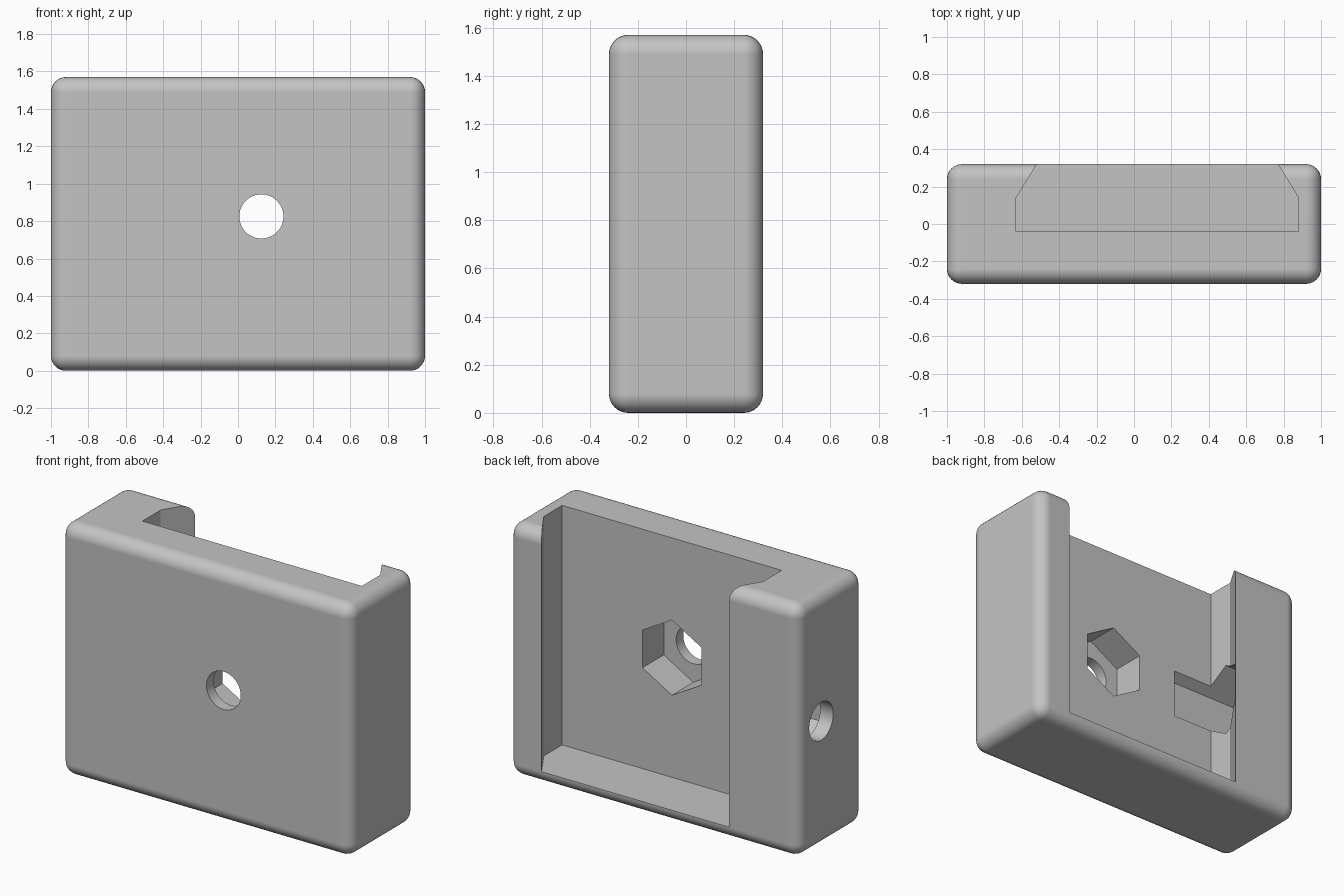
import bpy, bmesh, math
from mathutils import Matrix, Vector

if "Cube" in bpy.data.objects:
    bpy.data.objects.remove(bpy.data.objects["Cube"], do_unlink=True)

W, D, H = 2.0, 0.64, 1.57
FILLET = 0.08

grey = bpy.data.materials.new("plain_grey")
grey.use_nodes = True
colour = (0.55, 0.55, 0.55, 1)
grey.diffuse_color = colour
grey.node_tree.nodes["Principled BSDF"].inputs["Base Color"].default_value = colour


def add_object(name, bm):
    bmesh.ops.recalc_face_normals(bm, faces=bm.faces)
    mesh = bpy.data.meshes.new(name)
    bm.to_mesh(mesh)
    bm.free()
    mesh.materials.append(grey)
    obj = bpy.data.objects.new(name, mesh)
    bpy.context.collection.objects.link(obj)
    return obj


def prism(name, start, end, radius, sides):
    """Regular prism between two points, one corner pointing up in z."""
    start, end = Vector(start), Vector(end)
    axis = (end - start).normalized()
    side = axis.cross(Vector((0, 0, 1)))
    bm = bmesh.new()
    ring = []
    for i in range(sides):
        a = math.tau * i / sides
        p = start + radius * (math.sin(a) * side + math.cos(a) * Vector((0, 0, 1)))
        ring.append(bm.verts.new(p))
    face = bm.faces.new(ring)
    out = bmesh.ops.extrude_face_region(bm, geom=[face])
    moved = [v for v in out["geom"] if isinstance(v, bmesh.types.BMVert)]
    bmesh.ops.translate(bm, verts=moved, vec=end - start)
    return add_object(name, bm)


# Rounded block
bm = bmesh.new()
bmesh.ops.create_cube(bm, size=1, matrix=Matrix.Translation((0, 0, H / 2))
                      @ Matrix.Diagonal((W, D, H, 1)))
bmesh.ops.bevel(bm, geom=bm.edges[:], offset=FILLET, segments=8,
                profile=0.5, affect='EDGES')
body = add_object("mount_block", bm)

# Dovetail slot, open at the top and the back
profile = [(-0.63, -0.04), (0.88, -0.04), (0.88, 0.14),
           (0.709, 0.42), (-0.459, 0.42), (-0.63, 0.14)]
bm = bmesh.new()
face = bm.faces.new([bm.verts.new((x, y, 0.081)) for x, y in profile])
out = bmesh.ops.extrude_face_region(bm, geom=[face])
top = [v for v in out["geom"] if isinstance(v, bmesh.types.BMVert)]
bmesh.ops.translate(bm, verts=top, vec=(0, 0, H))
slot = add_object("slot_cutter", bm)

# Bolt holes and hexagonal nut recesses
fx, fz = 0.125, 0.825
sy, sz = 0.10, 0.785
cutters = [
    slot,
    prism("front_nut_cutter", (fx, -0.25, fz), (fx, 0.05, fz), 0.234, 6),
    prism("front_hole_cutter", (fx, -0.5, fz), (fx, 0.0, fz), 0.118, 48),
    prism("side_nut_cutter", (-0.91, sy, sz), (-0.35, sy, sz), 0.234, 6),
    prism("side_hole_cutter", (-1.2, sy, sz), (-0.6, sy, sz), 0.118, 48),
]

bpy.context.view_layer.objects.active = body
body.select_set(True)
for cutter in cutters:
    cutter.hide_render = True
    mod = body.modifiers.new("cut", 'BOOLEAN')
    mod.operation = 'DIFFERENCE'
    mod.solver = 'EXACT'
    mod.object = cutter
    bpy.ops.object.modifier_apply(modifier=mod.name)
    bpy.data.objects.remove(cutter, do_unlink=True)

# Smooth fillets and bores, crisp cut edges, flat large faces
bpy.ops.object.shade_smooth_by_angle(angle=math.radians(25))
weighted = body.modifiers.new("weighted_normals", 'WEIGHTED_NORMAL')
weighted.keep_sharp = True
